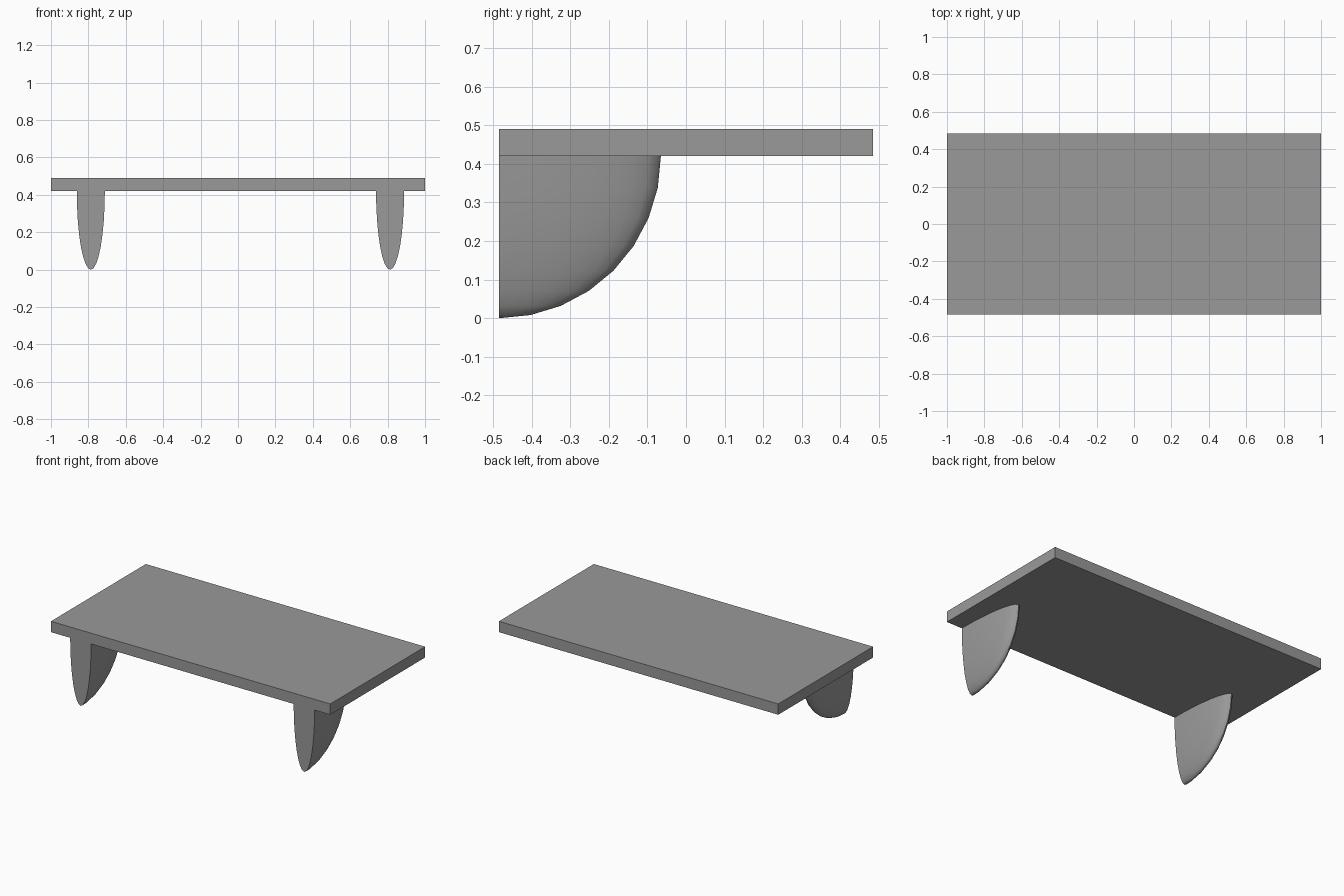
import bpy, bmesh, math
from mathutils import Matrix

cube = bpy.data.objects.get("Cube")
if cube:
    bpy.data.objects.remove(cube, do_unlink=True)

WIDTH, DEPTH, TOP, UNDERSIDE = 2.0, 0.97, 0.49, 0.42
FRONT = -DEPTH / 2

grey = bpy.data.materials.new("plain grey")
grey.use_nodes = True
grey.diffuse_color = (0.32, 0.32, 0.32, 1)
grey.node_tree.nodes["Principled BSDF"].inputs["Base Color"].default_value = grey.diffuse_color


def add_object(name, bm, location):
    bmesh.ops.recalc_face_normals(bm, faces=bm.faces)
    mesh = bpy.data.meshes.new(name)
    bm.to_mesh(mesh)
    bm.free()
    mesh.materials.append(grey)
    obj = bpy.data.objects.new(name, mesh)
    obj.location = location
    bpy.context.collection.objects.link(obj)
    return obj


def cut_and_cap(bm, normal):
    """Remove the half on the normal's side and close the opening."""
    geom = bm.verts[:] + bm.edges[:] + bm.faces[:]
    bmesh.ops.bisect_plane(bm, geom=geom, dist=1e-4, plane_co=(0, 0, 0),
                           plane_no=normal, clear_outer=True)
    rim = [e for e in bm.edges if e.is_boundary]
    bmesh.ops.holes_fill(bm, edges=rim, sides=0)


# Flat shelf board
bm = bmesh.new()
bmesh.ops.create_cube(bm, size=1, matrix=Matrix.Diagonal((WIDTH, DEPTH, TOP - UNDERSIDE, 1)))
add_object("shelf_board", bm, (0, 0, (TOP + UNDERSIDE) / 2))

# Brackets: quarter ellipsoids, flat at the top and at the front
for name, x in (("right_bracket", -0.787), ("left_bracket", 0.813)):
    bm = bmesh.new()
    bmesh.ops.create_uvsphere(bm, u_segments=32, v_segments=16, radius=1,
                              matrix=Matrix.Diagonal((0.075, 0.42, UNDERSIDE, 1)))
    cut_and_cap(bm, (0, 0, 1))
    cut_and_cap(bm, (0, -1, 0))
    bracket = add_object(name, bm, (x, FRONT, UNDERSIDE))
    bpy.ops.object.select_all(action='DESELECT')
    bracket.select_set(True)
    bpy.context.view_layer.objects.active = bracket
    bpy.ops.object.shade_smooth_by_angle(angle=math.radians(40))
